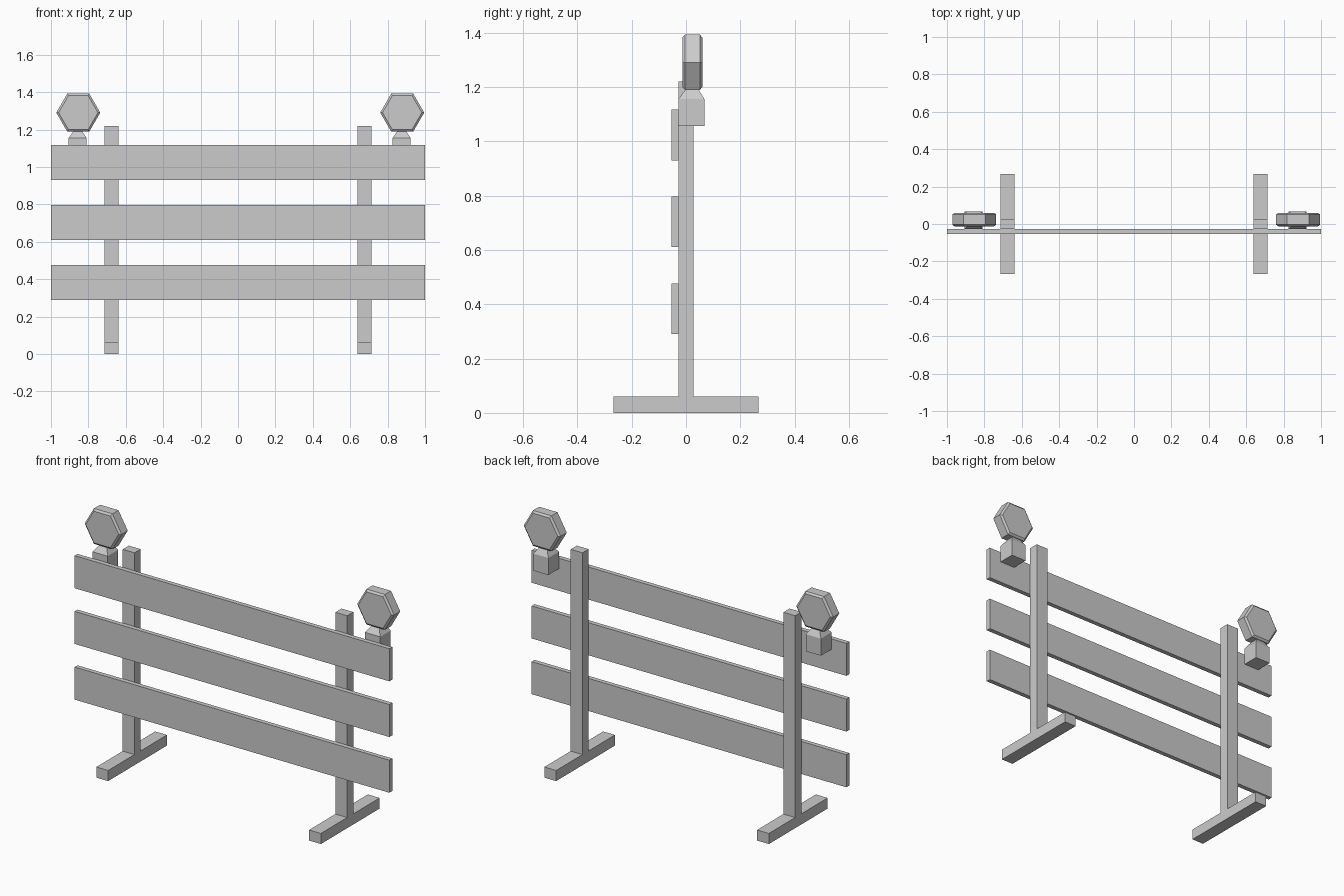
import bpy, bmesh
from math import cos, sin, pi

if "Cube" in bpy.data.objects:
    bpy.data.objects.remove(bpy.data.objects["Cube"])


def finish(name, bm):
    bmesh.ops.recalc_face_normals(bm, faces=bm.faces)
    mesh = bpy.data.meshes.new(name)
    bm.to_mesh(mesh)
    bm.free()
    obj = bpy.data.objects.new(name, mesh)
    bpy.context.collection.objects.link(obj)
    return obj


def box(name, x, y, z):
    """Box from (min, max) ranges."""
    bm = bmesh.new()
    bmesh.ops.create_cube(bm, size=1)
    for v in bm.verts:
        v.co = [lo + (hi - lo) * (c + 0.5) for c, (lo, hi) in zip(v.co, (x, y, z))]
    return finish(name, bm)


def loft(name, rings):
    """Capped solid through matching rings of points."""
    bm = bmesh.new()
    loops = [[bm.verts.new(p) for p in ring] for ring in rings]
    n = len(loops[0])
    for a, b in zip(loops, loops[1:]):
        for i in range(n):
            j = (i + 1) % n
            bm.faces.new((a[i], a[j], b[j], b[i]))
    bm.faces.new(loops[0][::-1])
    bm.faces.new(loops[-1])
    return finish(name, bm)


def square(x, y, z, h):
    return [(x + sx * h, y + sy * h, z) for sx, sy in ((-1, -1), (1, -1), (1, 1), (-1, 1))]


def hexagon(x, y, z, r):
    return [(x + r * cos(i * pi / 3), y, z + r * sin(i * pi / 3)) for i in range(6)]


# Horizontal boards
for label, z in (("lower", 0.29), ("middle", 0.61), ("upper", 0.93)):
    box(label + "_board", (-1, 1), (-0.054, -0.028), (z, z + 0.187))

# Posts and feet
for label, s in (("left", -1), ("right", 1)):
    x = (s * 0.676 - 0.0375, s * 0.676 + 0.0375)
    box(label + "_post", x, (-0.028, 0.028), (0.061, 1.22))
    box(label + "_foot", x, (-0.267, 0.267), (0, 0.061))

# Warning lamps: battery box with tapered neck, chamfered hexagonal lens
for label, x in (("left", -0.857), ("right", 0.875)):
    loft(label + "_lamp_base", [square(x, 0.02, 1.057, 0.048),
                                square(x, 0.02, 1.155, 0.048),
                                square(x, 0.022, 1.191, 0.024)])
    loft(label + "_lamp_lens", [hexagon(x + 0.003, y, 1.291, r) for y, r in
                                ((-0.013, 0.105), (-0.004, 0.1175),
                                 (0.051, 0.1175), (0.06, 0.105))])
